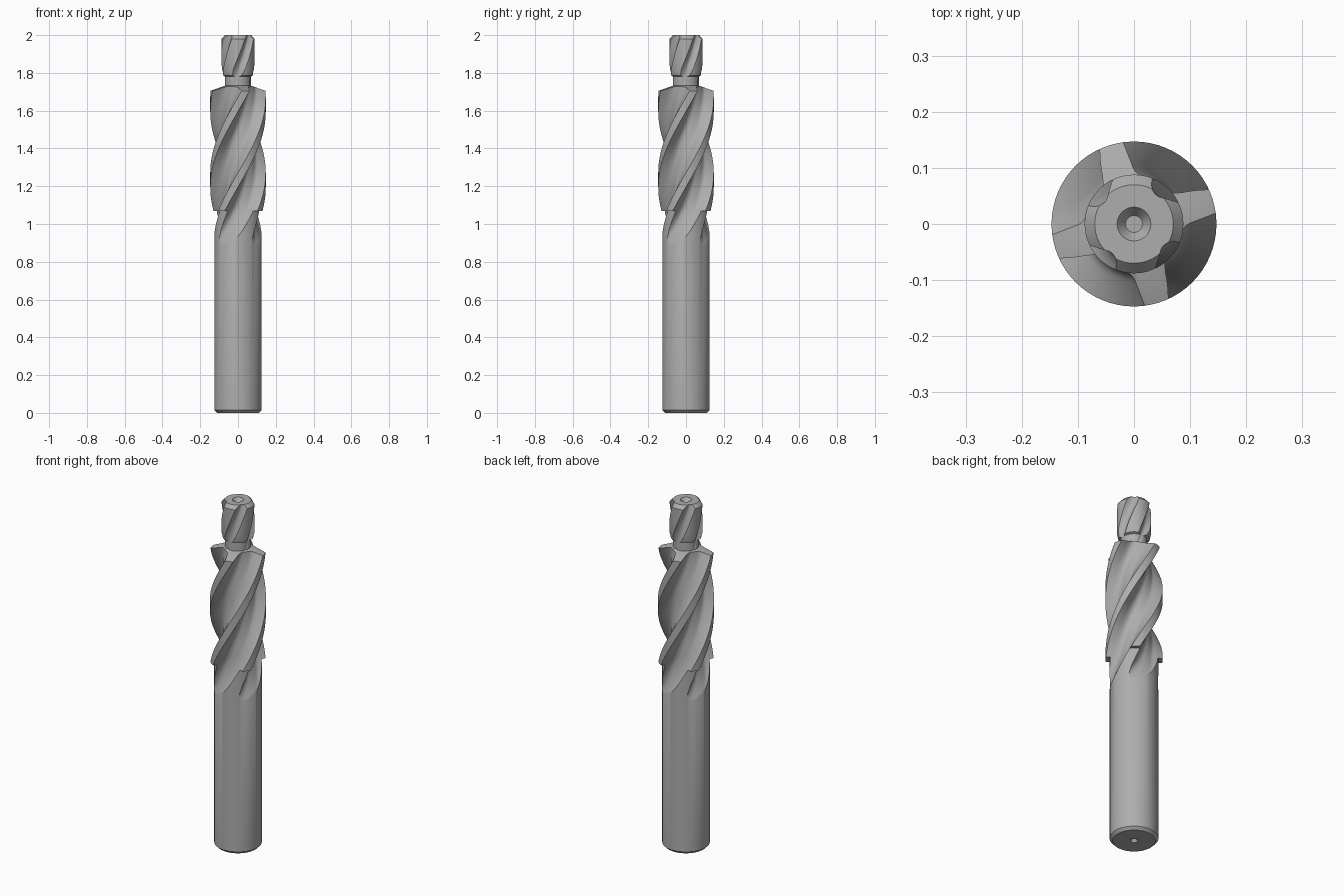
import bpy, bmesh, math

cube = bpy.data.objects.get("Cube")
if cube:
    bpy.data.objects.remove(cube, do_unlink=True)

# Single bare-steel material
steel = bpy.data.materials.new("steel grey")
steel.use_nodes = True
STEEL = (0.42, 0.42, 0.42, 1)
steel.diffuse_color = STEEL
steel.node_tree.nodes["Principled BSDF"].inputs["Base Color"].default_value = STEEL


def loft(name, rings):
    """Skin a stack of equal rings and close both ends with fans."""
    bm = bmesh.new()
    rows = [[bm.verts.new(p) for p in ring] for ring in rings]
    n = len(rows[0])
    for a, b in zip(rows, rows[1:]):
        for i in range(n):
            j = (i + 1) % n
            bm.faces.new((a[i], a[j], b[j], b[i]))
    for row in (rows[0], rows[-1]):
        hub = bm.verts.new((0, 0, row[0].co.z))
        for i in range(n):
            bm.faces.new((hub, row[i], row[(i + 1) % n]))
    bmesh.ops.recalc_face_normals(bm, faces=bm.faces)
    mesh = bpy.data.meshes.new(name)
    bm.to_mesh(mesh)
    bm.free()
    mesh.materials.append(steel)
    obj = bpy.data.objects.new(name, mesh)
    bpy.context.collection.objects.link(obj)
    return obj


def lathe(name, profile, n=64):
    return loft(name, [[(r * math.cos(math.tau * i / n), r * math.sin(math.tau * i / n), z)
                        for i in range(n)] for r, z in profile])


def smooth_section(points, steps=4):
    """Catmull-Rom through (degrees, radius) points of one flute."""
    out = []
    for k in range(len(points) - 1):
        p = [points[max(0, min(len(points) - 1, k + d))] for d in (-1, 0, 1, 2)]
        for s in range(steps):
            t = s / steps
            out.append(tuple(0.5 * (2 * b + (c - a) * t + (2 * a - 5 * b + 4 * c - d) * t * t
                                    + (3 * b - a - 3 * c + d) * t ** 3)
                             for a, b, c, d in zip(*p)))
    return out + [points[-1]]


def fluted_column(name, section, levels, phase, limit, lift):
    """Four-fluted twisted column; phase(z) in degrees, lift(z) raises the flute floor."""
    rings = []
    for z in levels:
        ring = []
        for quarter in range(4):
            for deg, r in section:
                a = math.radians(deg + 90 * quarter + phase(z))
                r = min(limit, r + lift(z))
                ring.append((r * math.cos(a), r * math.sin(a), z))
        rings.append(ring)
    obj = loft(name, rings)
    bm = bmesh.new()
    bm.from_mesh(obj.data)
    bmesh.ops.triangulate(bm, faces=bm.faces)
    bm.to_mesh(obj.data)
    bm.free()
    return obj


def select(obj):
    bpy.ops.object.select_all(action="DESELECT")
    obj.select_set(True)
    bpy.context.view_layer.objects.active = obj


def cut_flutes(body, column):
    """Keep only the part of the turned body inside the fluted column."""
    mod = body.modifiers.new("flutes", "BOOLEAN")
    mod.operation = "INTERSECT"
    mod.solver = "EXACT"
    mod.object = column
    select(body)
    bpy.ops.object.modifier_apply(modifier=mod.name)
    bpy.data.objects.remove(column, do_unlink=True)
    bpy.ops.object.shade_smooth_by_angle(angle=math.radians(30))


# Shank and main cutter turned in one piece, with a centre hole in the base
body = lathe("shank_and_cutter", [
    (0.008, 0.02), (0.02, 0.0), (0.11, 0.0), (0.125, 0.015), (0.125, 1.07),
    (0.147, 1.07), (0.147, 1.705), (0.06, 1.735)])

# Main flutes: hooked leading face, gently rising floor, narrow land
main_section = smooth_section([
    (-2, 0.17), (0, 0.147), (3, 0.119), (6, 0.099), (12, 0.084), (23, 0.077), (36, 0.079),
    (50, 0.085), (60, 0.094), (66, 0.113), (73, 0.147), (76, 0.17)])
TWIST = 225


def main_lift(z):
    if z < 0.8:
        return 0.2
    return 0.048 * (max(0, 1.1 - z) / 0.21) ** 1.5


levels = [-0.05, 0.7] + [0.84 + 0.02 * i for i in range(47)]
cut_flutes(body, fluted_column("main_flute_cutter", main_section, levels,
                               lambda z: 28 + TWIST * (max(z, 0.84) - 1.72), 0.17, main_lift))

# Pilot with neck, chamfered tip and centre hole
pilot = lathe("pilot", [
    (0.068, 1.69), (0.068, 1.78), (0.08, 1.785), (0.088, 1.82), (0.088, 1.98),
    (0.07, 2.0), (0.03, 2.0), (0.015, 1.98)])
pilot_section = smooth_section([
    (-27, 0.105), (-22, 0.09), (-16, 0.077), (-8, 0.068), (0, 0.065),
    (8, 0.068), (16, 0.077), (22, 0.09), (27, 0.105)])
cut_flutes(pilot, fluted_column("pilot_flute_cutter", pilot_section,
                                [1.67 + 0.02 * i for i in range(19)],
                                lambda z: 52 + 260 * (z - 2.0), 0.11, lambda z: 0))
